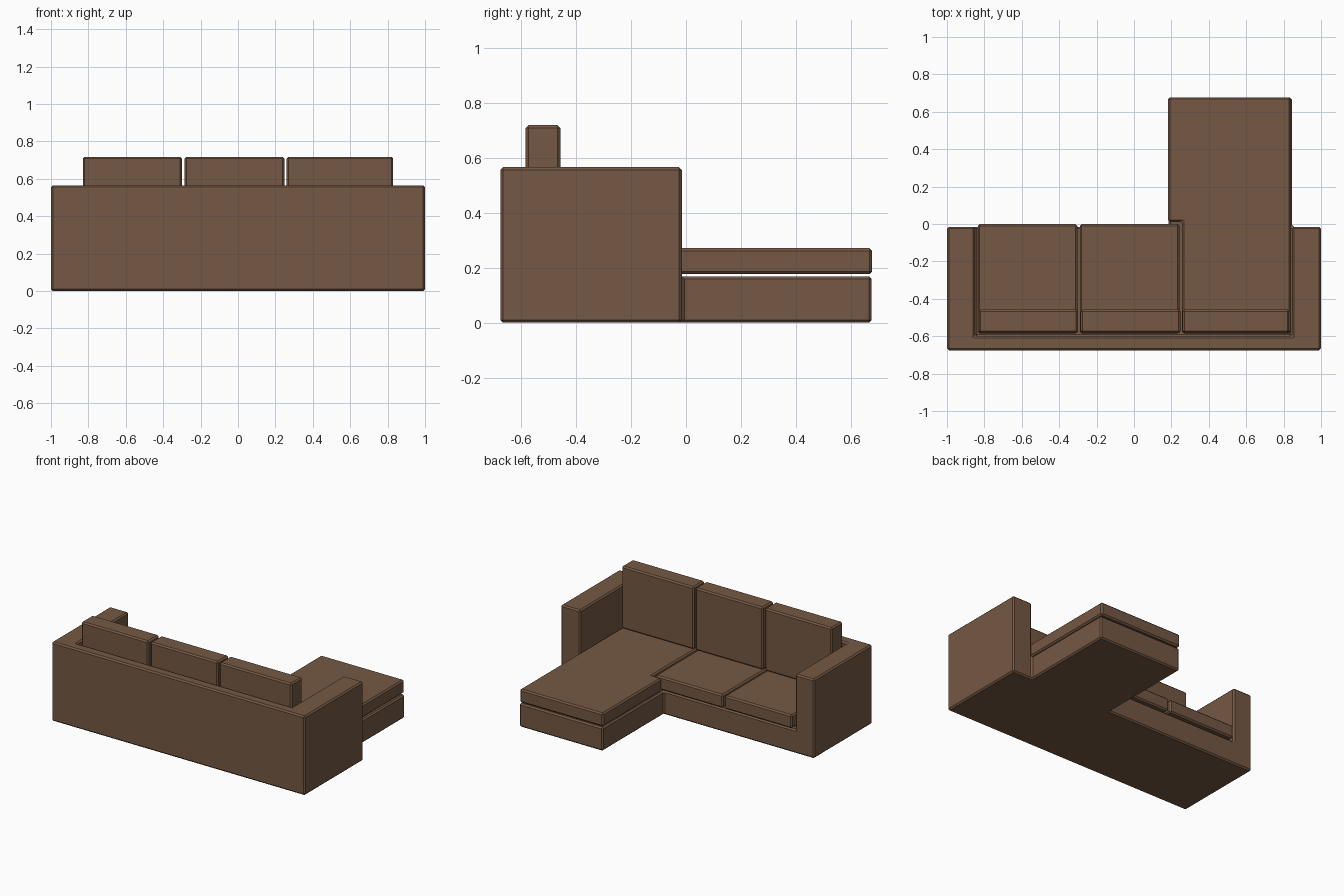
import bpy, bmesh

if "Cube" in bpy.data.objects:
    bpy.data.objects.remove(bpy.data.objects["Cube"])

brown = bpy.data.materials.new("brown upholstery")
brown.diffuse_color = (0.178, 0.098, 0.056, 1)
brown.use_nodes = True
brown.node_tree.nodes["Principled BSDF"].inputs["Base Color"].default_value = brown.diffuse_color


def finish(name, bm, bevel=0.01):
    bmesh.ops.recalc_face_normals(bm, faces=bm.faces[:])
    me = bpy.data.meshes.new(name)
    bm.to_mesh(me)
    bm.free()
    me.materials.append(brown)
    ob = bpy.data.objects.new(name, me)
    bpy.context.collection.objects.link(ob)
    mod = ob.modifiers.new("chamfer", 'BEVEL')
    mod.width = bevel
    mod.segments = 1
    mod.limit_method = 'ANGLE'
    return ob


def prism(name, outline, z0, z1):
    bm = bmesh.new()
    face = bm.faces.new([bm.verts.new((x, y, z0)) for x, y in outline])
    geom = bmesh.ops.extrude_face_region(bm, geom=[face])["geom"]
    for v in geom:
        if isinstance(v, bmesh.types.BMVert):
            v.co.z = z1
    return finish(name, bm)


def box(name, x0, x1, y0, y1, z0, z1):
    return prism(name, [(x0, y0), (x1, y0), (x1, y1), (x0, y1)], z0, z1)


# Frame: back, arms and L-shaped deck joined as one block solid
xs = [-1, -0.85, 0.185, 0.845, 1]
ys = [-0.675, -0.6, -0.015, 0.675]
zs = [0, 0.168, 0.565]


def solid(i, j, k):
    if not (0 <= i < 4 and 0 <= j < 3 and 0 <= k < 2):
        return False
    if j == 2:                       # chaise extension
        return i == 2 and k == 0
    return k == 0 or j == 0 or i in (0, 3)


bm = bmesh.new()
grid = {}


def vert(i, j, k):
    if (i, j, k) not in grid:
        grid[i, j, k] = bm.verts.new((xs[i], ys[j], zs[k]))
    return grid[i, j, k]


for i in range(4):
    for j in range(3):
        for k in range(2):
            if not solid(i, j, k):
                continue
            for axis in range(3):
                for side in (0, 1):
                    n = [i, j, k]
                    n[axis] += 2 * side - 1
                    if solid(*n):
                        continue
                    quad = []
                    for a, b in ((0, 0), (1, 0), (1, 1), (0, 1)):
                        c = [i, j, k]
                        c[axis] += side
                        c[(axis + 1) % 3] += a
                        c[(axis + 2) % 3] += b
                        quad.append(vert(*c))
                    bm.faces.new(quad)
bmesh.ops.recalc_face_normals(bm, faces=bm.faces[:])
bmesh.ops.dissolve_limit(bm, angle_limit=0.02, verts=bm.verts[:], edges=bm.edges[:])
finish("sofa_frame", bm)

# Seat cushions
box("seat_cushion_left", -0.835, -0.303, -0.585, 0.0, 0.176, 0.271)
box("seat_cushion_middle", -0.29, 0.243, -0.585, 0.0, 0.176, 0.271)

# Chaise cushion, notched beside the middle seat
prism("chaise_cushion", [(0.257, -0.585), (0.84, -0.585), (0.84, 0.677),
                         (0.182, 0.677), (0.182, 0.012), (0.257, 0.012)], 0.176, 0.271)

# Back cushions
for label, x0, x1 in (("left", -0.83, -0.3), ("middle", -0.285, 0.248), ("right", 0.26, 0.83)):
    box("back_cushion_" + label, x0, x1, -0.583, -0.457, 0.273, 0.718)
